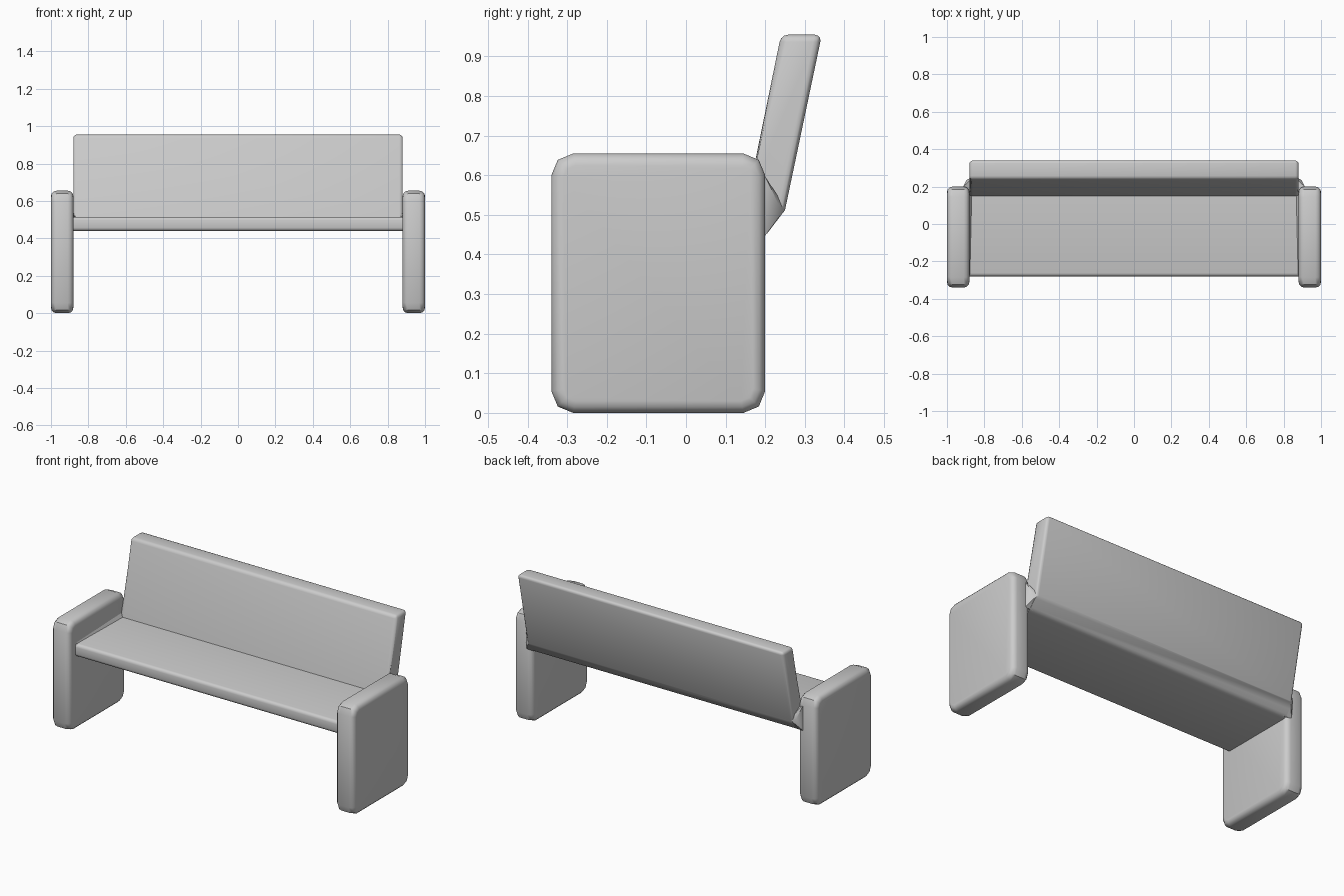
import bpy, bmesh

if "Cube" in bpy.data.objects:
    bpy.data.objects.remove(bpy.data.objects["Cube"])


def finish(bm, name):
    bmesh.ops.recalc_face_normals(bm, faces=bm.faces)
    mesh = bpy.data.meshes.new(name)
    bm.to_mesh(mesh)
    bm.free()
    ob = bpy.data.objects.new(name, mesh)
    bpy.context.collection.objects.link(ob)
    bpy.ops.object.select_all(action='DESELECT')
    ob.select_set(True)
    bpy.context.view_layer.objects.active = ob
    bpy.ops.object.shade_smooth_by_angle(angle=0.7)
    return ob


def prism(profile, x0, x1):
    """Extrude a (y, z) profile along x."""
    bm = bmesh.new()
    face = bm.faces.new([bm.verts.new((x0, y, z)) for y, z in profile])
    ext = bmesh.ops.extrude_face_region(bm, geom=[face])['geom']
    verts = [v for v in ext if isinstance(v, bmesh.types.BMVert)]
    bmesh.ops.translate(bm, verts=verts, vec=(x1 - x0, 0, 0))
    bmesh.ops.recalc_face_normals(bm, faces=bm.faces)
    return bm


def along_x(e):
    return abs(e.verts[0].co.x - e.verts[1].co.x) > 0.001


def bevel(bm, edges, width, segments):
    bmesh.ops.bevel(bm, geom=edges, offset=width, offset_type='OFFSET', segments=segments,
                    profile=0.5, affect='EDGES', clamp_overlap=True)


def hull(points, name):
    bm = bmesh.new()
    for p in points:
        bm.verts.new(p)
    bmesh.ops.convex_hull(bm, input=bm.verts)
    return finish(bm, name)


# Seat and leaning backrest as one bent slab
bm = prism([(-0.28, 0.44), (0.195, 0.44), (0.25, 0.512), (0.343, 0.955),
            (0.24, 0.955), (0.15, 0.515), (-0.28, 0.515)], -0.88, 0.88)
edges = []
for e in bm.edges:
    ys_zs = [v.co for v in e.verts]
    if along_x(e):
        if e.is_convex and e.calc_face_angle() > 0.5:
            edges.append(e)
    elif max(c.z for c in ys_zs) > 0.6:
        edges.append(e)
bevel(bm, edges, 0.018, 3)
finish(bm, "seat_and_backrest")

for side, label in ((-1, "left"), (1, "right")):
    # Slab arm that also serves as the leg
    bm = prism([(-0.34, 0), (0.2, 0), (0.2, 0.655), (-0.34, 0.655)],
               side * 0.88, side * 1.0)
    bevel(bm, [e for e in bm.edges if along_x(e)], 0.055, 2)
    bevel(bm, [e for e in bm.edges if not along_x(e)], 0.03, 3)
    finish(bm, label + "_arm")

    # Gusset joining the backrest foot to the arm
    hull([(side * x, y, z) for x, y, z in (
        (0.86, 0.16, 0.46), (0.86, 0.195, 0.445), (0.87, 0.248, 0.512),
        (0.87, 0.24, 0.535), (0.87, 0.18, 0.57), (0.915, 0.15, 0.6),
        (0.915, 0.198, 0.6), (0.915, 0.198, 0.445), (0.895, 0.235, 0.525),
        (0.895, 0.215, 0.47))], label + "_gusset")

    # Thin fillet where the seat meets the arm
    hull([(side * x, y, z) for x, y, z in (
        (0.865, 0.16, 0.51), (0.885, 0.16, 0.545), (0.89, 0.16, 0.51),
        (0.875, -0.27, 0.51), (0.882, -0.27, 0.525), (0.89, -0.27, 0.51))],
        label + "_fillet")
    # Seat end tucked into the arm's rounded edge
    finish(prism([(-0.27, 0.45), (0.19, 0.45), (0.19, 0.51), (-0.27, 0.51)],
                 side * 0.87, side * 0.91), label + "_seat_end")
